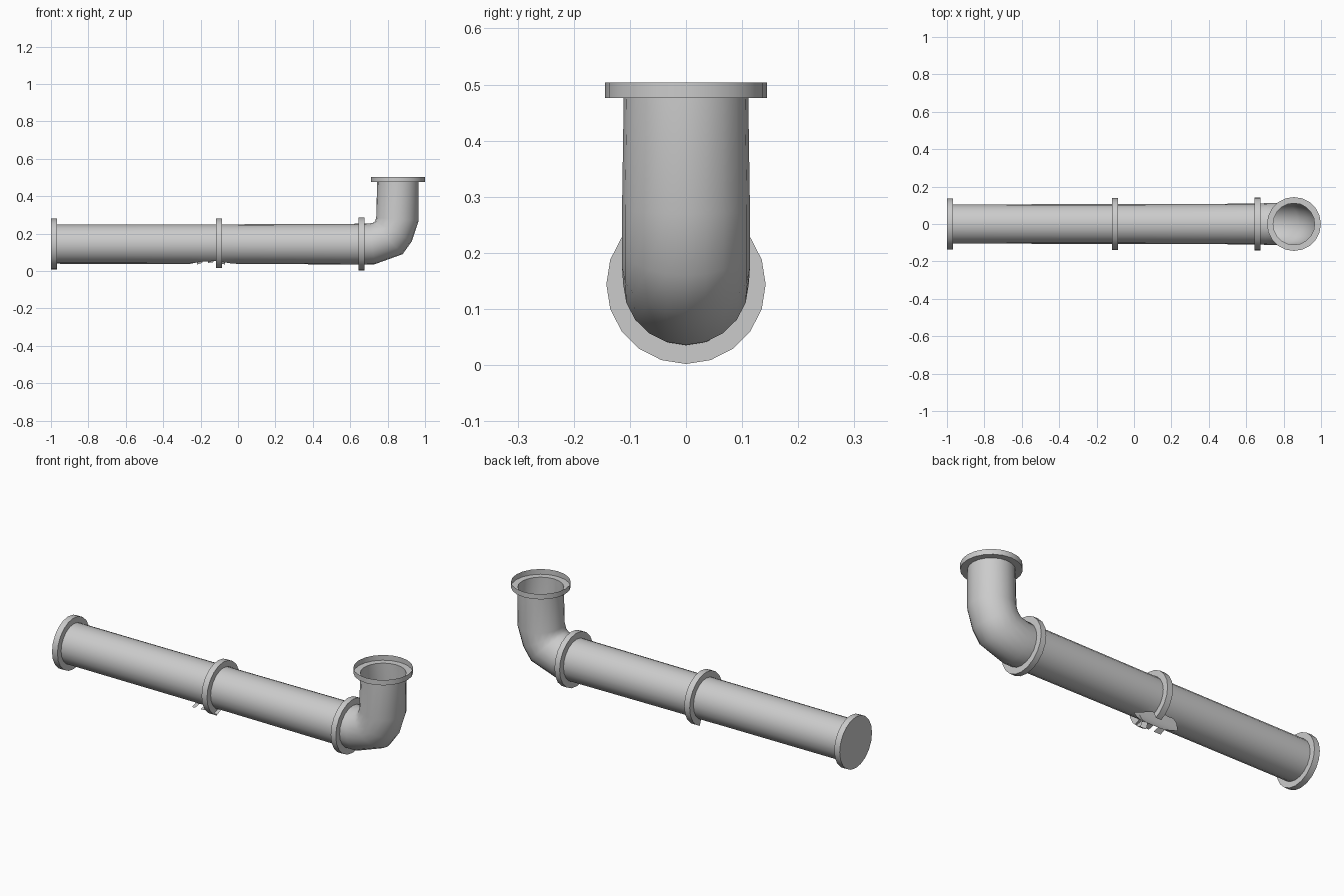
import bpy, bmesh
from math import sin, cos, pi, radians
from mathutils import Vector

if "Cube" in bpy.data.objects:
    bpy.data.objects.remove(bpy.data.objects["Cube"])

N = 20        # sides of every round part
ZC = 0.144    # height of the horizontal pipe axis


def finish(name, bm):
    bmesh.ops.remove_doubles(bm, verts=bm.verts, dist=0.0005)
    bmesh.ops.recalc_face_normals(bm, faces=bm.faces)
    me = bpy.data.meshes.new(name)
    bm.to_mesh(me)
    bm.free()
    ob = bpy.data.objects.new(name, me)
    bpy.context.collection.objects.link(ob)
    bpy.ops.object.select_all(action='DESELECT')
    ob.select_set(True)
    bpy.context.view_layer.objects.active = ob
    bpy.ops.object.shade_smooth_by_angle(angle=radians(40))
    return ob


def loft(name, rings, cap=False):
    """Each ring: (low/outer xz point, high/inner xz point, y radius, half-angle of gap)."""
    bm = bmesh.new()
    rows = []
    for (ax, az), (bx, bz), ry, gap in rings:
        c = Vector(((ax + bx) / 2, 0, (az + bz) / 2))
        h = Vector((ax, 0, az)) - c
        row = []
        for i in range(N + 1):
            t = min(max(i * 2 * pi / N, gap), 2 * pi - gap)
            row.append(bm.verts.new(c + h * cos(t) + Vector((0, ry * sin(t), 0))))
        rows.append(row)
    for a, b in zip(rows, rows[1:]):
        for i in range(N):
            bm.faces.new((a[i], a[i + 1], b[i + 1], b[i]))
    if cap:
        bm.faces.new(rows[0][:N])
    return finish(name, bm)


def along_x(x, r, gap=0):
    return ((x, ZC - r), (x, ZC + r), r, gap)


def upright(z, r, x=0.855):
    return ((x + r, z), (x - r, z), r, 0)


# Horizontal pipe, with a ragged hole torn in its underside
tear = [(-0.26, 0), (-0.22, 0.38), (-0.19, 0.52), (-0.16, 0.5), (-0.13, 0.55),
        (-0.10, 0.5), (-0.07, 0.4), (-0.04, 0.25), (0.0, 0)]
loft("main_pipe", [along_x(-0.97, 0.105)]
     + [along_x(x, 0.106, g) for x, g in tear] + [along_x(0.66, 0.109)])

# Bent metal tabs along one edge of the hole
bm = bmesh.new()
for i in (1, 3, 5):
    quad = []
    for (x, g), r, d in ((tear[i], 0.106, 0), (tear[i + 1], 0.106, 0),
                         (tear[i + 1], 0.132, 0.2), (tear[i], 0.132, 0.2)):
        quad.append(bm.verts.new((x, -r * sin(g + d), ZC - r * cos(g + d))))
    bm.faces.new(quad)
finish("torn_tabs", bm)

# Closed end flange
loft("end_flange", [along_x(-1.0, 0.136), along_x(-0.968, 0.136), along_x(-0.968, 0.105)], cap=True)

# Middle collar (broken at the bottom) and elbow collar
for name, x0, x1, R, gap in (("middle_collar", -0.118, -0.086, 0.138, 0.4),
                             ("elbow_collar", 0.645, 0.675, 0.142, 0)):
    loft(name, [along_x(x0, 0.105, gap), along_x(x0, R, gap),
                along_x(x1, R, gap), along_x(x1, 0.107, gap)])

# Elbow bending up into the vertical outlet
loft("elbow_pipe", [
    along_x(0.66, 0.109),
    ((0.73, 0.036), (0.70, 0.254), 0.112, 0),
    ((0.88, 0.09), (0.722, 0.258), 0.114, 0),
    ((0.93, 0.16), (0.733, 0.267), 0.114, 0),
    ((0.966, 0.27), (0.739, 0.285), 0.114, 0),
    upright(0.476, 0.111)])

# Open cup-like flange on the outlet
loft("outlet_flange", [upright(0.476, 0.111), upright(0.476, 0.144), upright(0.504, 0.144)])
